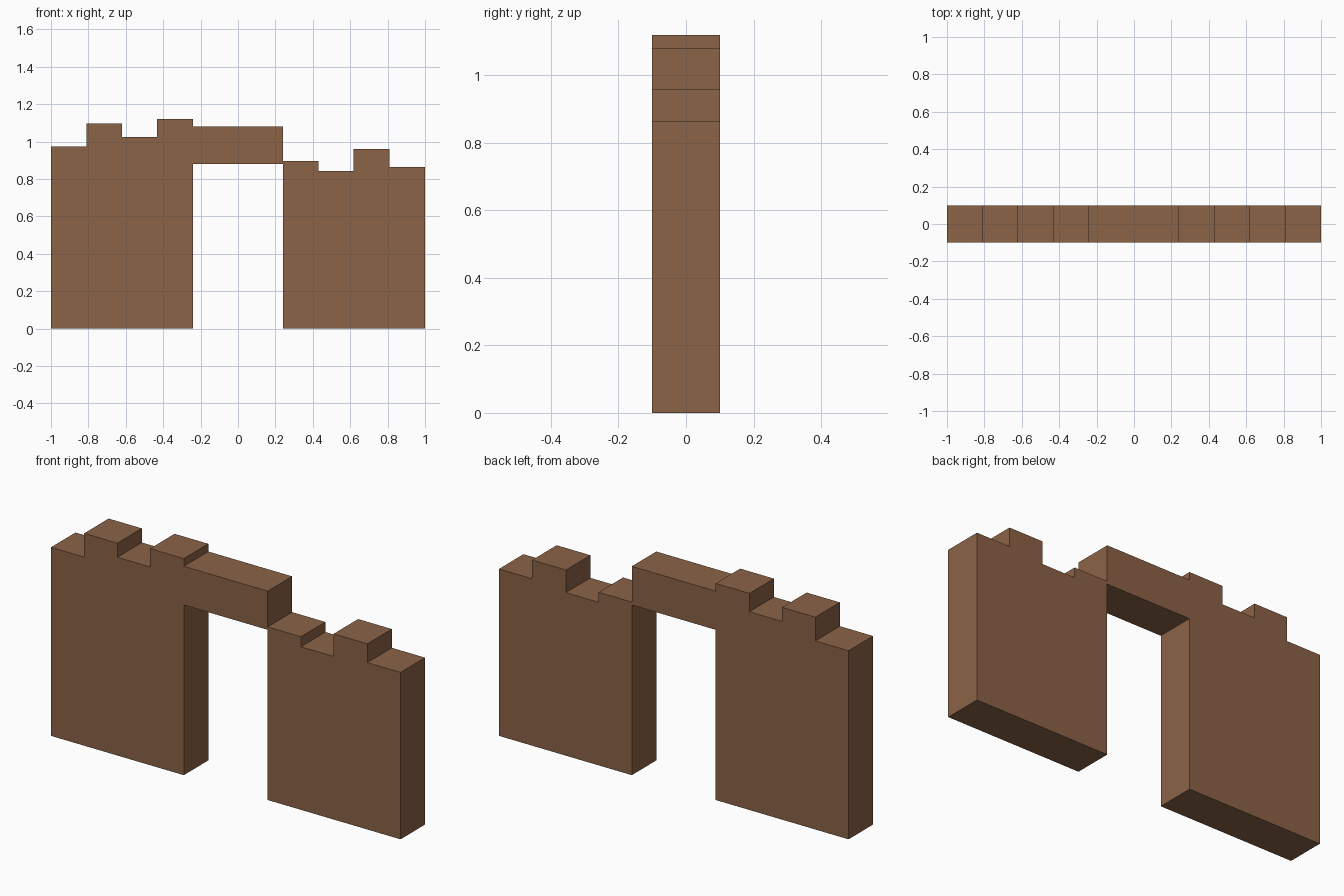
import bpy
import bmesh

cube = bpy.data.objects.get("Cube")
if cube:
    bpy.data.objects.remove(cube, do_unlink=True)

HALF_DEPTH = 0.1

# Single earthy brown for the whole wall
brown = bpy.data.materials.new("earth_brown")
brown.use_nodes = True
colour = (0.258, 0.125, 0.061, 1.0)
brown.diffuse_color = colour
brown.node_tree.nodes["Principled BSDF"].inputs["Base Color"].default_value = colour


def extruded_slab(name, profile):
    """Extrude an x-z outline through the wall thickness."""
    bm = bmesh.new()
    face = bm.faces.new([bm.verts.new((x, -HALF_DEPTH, z)) for x, z in profile])
    grown = bmesh.ops.extrude_face_region(bm, geom=[face])["geom"]
    verts = [v for v in grown if isinstance(v, bmesh.types.BMVert)]
    bmesh.ops.translate(bm, verts=verts, vec=(0, 2 * HALF_DEPTH, 0))
    bmesh.ops.recalc_face_normals(bm, faces=bm.faces)
    mesh = bpy.data.meshes.new(name)
    bm.to_mesh(mesh)
    bm.free()
    mesh.materials.append(brown)
    obj = bpy.data.objects.new(name, mesh)
    bpy.context.collection.objects.link(obj)
    return obj


def stepped_outline(edges, heights, base=0.0):
    """Outline with a flat base and one broken step per height."""
    outline = [(edges[0], base)]
    for start, end, top in zip(edges, edges[1:], heights):
        outline += [(start, top), (end, top)]
    return outline + [(edges[-1], base)]


# Ruined wall sections with uneven tops
extruded_slab("right_wall", stepped_outline(
    [-1.0, -0.81, -0.62, -0.433, -0.24], [0.975, 1.098, 1.025, 1.12]))
extruded_slab("left_wall", stepped_outline(
    [0.24, 0.43, 0.617, 0.81, 1.0], [0.895, 0.843, 0.96, 0.863]))

# Lintel spanning the doorway
extruded_slab("lintel", stepped_outline([-0.24, 0.24], [1.08], base=0.88))
